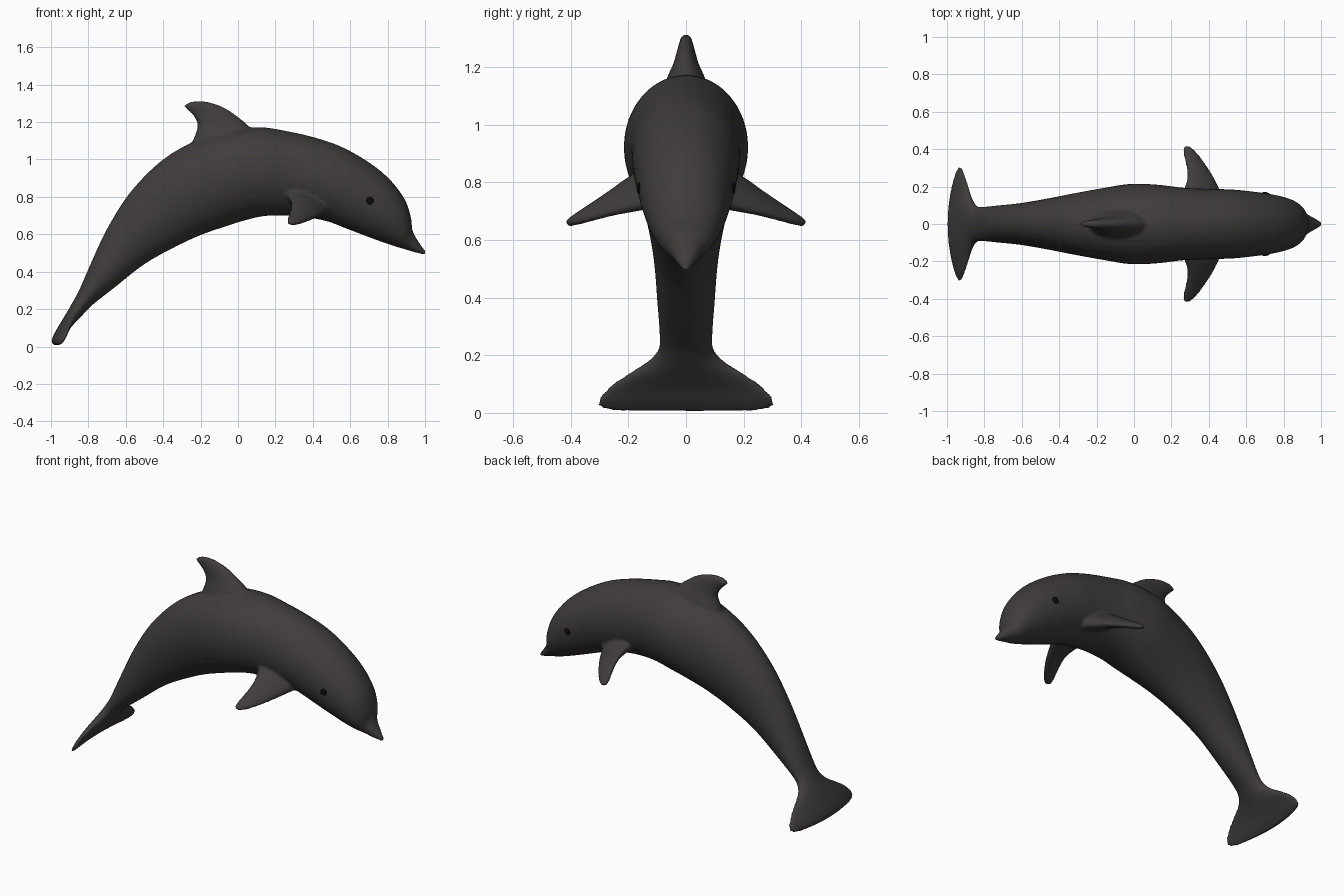
import bpy, bmesh, math
from mathutils import Vector

if "Cube" in bpy.data.objects:
    bpy.data.objects.remove(bpy.data.objects["Cube"])

SIDES, STEPS = 32, 5


def material(name, rgb):
    m = bpy.data.materials.new(name)
    m.diffuse_color = (*rgb, 1)
    m.use_nodes = True
    m.node_tree.nodes["Principled BSDF"].inputs["Base Color"].default_value = m.diffuse_color
    return m


def spline(rows):
    """Smoothly resample rows of numbers (Catmull-Rom)."""
    out = []
    for i in range(len(rows) - 1):
        p0, p1 = rows[max(i - 1, 0)], rows[i]
        p2, p3 = rows[i + 1], rows[min(i + 2, len(rows) - 1)]
        for s in range(STEPS):
            t = s / STEPS
            out.append([0.5 * (2 * b + (c - a) * t + (2 * a - 5 * b + 4 * c - d) * t * t
                               + (3 * b - a - 3 * c + d) * t ** 3)
                        for a, b, c, d in zip(p0, p1, p2, p3)])
    return out + [list(rows[-1])]


def loft(bm, rows, axis, mirror=1):
    """Skin oval rings; each row is edge point a, edge point b, half width along axis."""
    rings = []
    for r in spline(rows):
        a, b, w = Vector(r[0:3]), Vector(r[3:6]), r[6]
        mid, half = (a + b) / 2, (a - b) / 2
        ring = []
        for i in range(SIDES):
            t = math.tau * i / SIDES
            p = mid + half * math.cos(t) + axis * (w * math.sin(t))
            # tail fluke tips curl forward
            p.x += 0.45 * p.y ** 2 * min(1, max(0, (0.28 - mid.z) / 0.12))
            p.y *= mirror
            ring.append(bm.verts.new(p))
        rings.append(ring)
    faces = [bm.faces.new(rings[0]), bm.faces.new(rings[-1][::-1])]
    for r, s in zip(rings, rings[1:]):
        for i in range(SIDES):
            j = (i + 1) % SIDES
            faces.append(bm.faces.new((r[i], s[i], s[j], r[j])))
    bmesh.ops.recalc_face_normals(bm, faces=faces)


def side_rows(rows):
    return [(ax, 0, az, bx, 0, bz, w) for ax, az, bx, bz, w in rows]


Y = Vector((0, 1, 0))
bm = bmesh.new()

# Body and tail fluke: back x, z, belly x, z, half width
loft(bm, side_rows([
    (-.992, .012, -.972, .004, .275),
    (-.998, .028, -.962, .015, .305),
    (-.987, .060, -.942, .038, .305),
    (-.962, .105, -.917, .075, .268),
    (-.935, .150, -.882, .115, .205),
    (-.905, .200, -.848, .150, .135),
    (-.880, .245, -.815, .185, .098),
    (-.850, .300, -.775, .225, .092),
    (-.780, .460, -.660, .315, .100),
    (-.700, .630, -.500, .440, .112),
    (-.580, .820, -.340, .530, .135),
    (-.420, .985, -.200, .595, .165),
    (-.250, 1.09, -.080, .637, .192),
    (-.060, 1.155, .030, .672, .215),
    (.120, 1.172, .140, .697, .210),
    (.270, 1.150, .260, .700, .194),
    (.420, 1.115, .370, .690, .188),
    (.560, 1.065, .480, .668, .185),
    (.700, .985, .580, .630, .173),
    (.810, .895, .690, .588, .156),
    (.890, .790, .780, .555, .132),
    (.925, .690, .850, .532, .098),
    (.933, .620, .900, .517, .060),
    (.967, .558, .947, .503, .036),
    (1.004, .508, .998, .490, .012)]), Y)

# Dorsal fin: leading edge, trailing edge, half thickness
loft(bm, side_rows([
    (.130, 1.08, -.270, 1.03, .100),
    (.060, 1.175, -.228, 1.135, .068),
    (.000, 1.228, -.217, 1.185, .045),
    (-.06, 1.270, -.233, 1.225, .033),
    (-.12, 1.297, -.260, 1.256, .025),
    (-.19, 1.313, -.285, 1.278, .019),
    (-.25, 1.310, -.291, 1.288, .012)]), Y)

# Pair of flippers
flipper = [
    (.50, .10, .74, .23, .10, .84, .060),
    (.455, .19, .715, .268, .19, .80, .045),
    (.42, .26, .695, .285, .25, .765, .032),
    (.375, .33, .675, .277, .32, .72, .024),
    (.33, .388, .66, .262, .38, .68, .018),
    (.295, .417, .655, .262, .41, .66, .011)]
for side in (1, -1):
    loft(bm, flipper, Vector((0, .35, .94)), side)

mesh = bpy.data.meshes.new("body")
bm.to_mesh(mesh)
bm.free()
body = bpy.data.objects.new("body", mesh)
bpy.context.collection.objects.link(body)
mesh.materials.append(material("dark_skin", (.05, .045, .043)))

# Fuse the parts into one soft skin
fuse = body.modifiers.new("fuse", 'REMESH')
fuse.mode = 'VOXEL'
fuse.voxel_size = 0.009
fuse.use_smooth_shade = True
soft = body.modifiers.new("soften", 'SMOOTH')
soft.factor, soft.iterations = 0.5, 6

# Eyes, set on the skin surface
black = material("eye_black", (.003, .003, .003))
bpy.context.view_layer.update()
dg = bpy.context.evaluated_depsgraph_get()
spots = []
for side in (1, -1):
    hit, loc, normal, *_ = bpy.context.scene.ray_cast(
        dg, Vector((.705, side, .78)), Vector((0, -side, 0)))
    spots.append((loc if hit else Vector((.705, side * .155, .78)),
                  normal if hit else Vector((0, side, 0))))
for (loc, normal), name in zip(spots, ("left_eye", "right_eye")):
    bpy.ops.mesh.primitive_uv_sphere_add(segments=20, ring_count=12, radius=.02, location=loc)
    eye = bpy.context.object
    eye.name = name
    eye.scale.z = .35
    eye.rotation_euler = normal.to_track_quat('Z', 'Y').to_euler()
    eye.data.materials.append(black)
    bpy.ops.object.shade_smooth()
